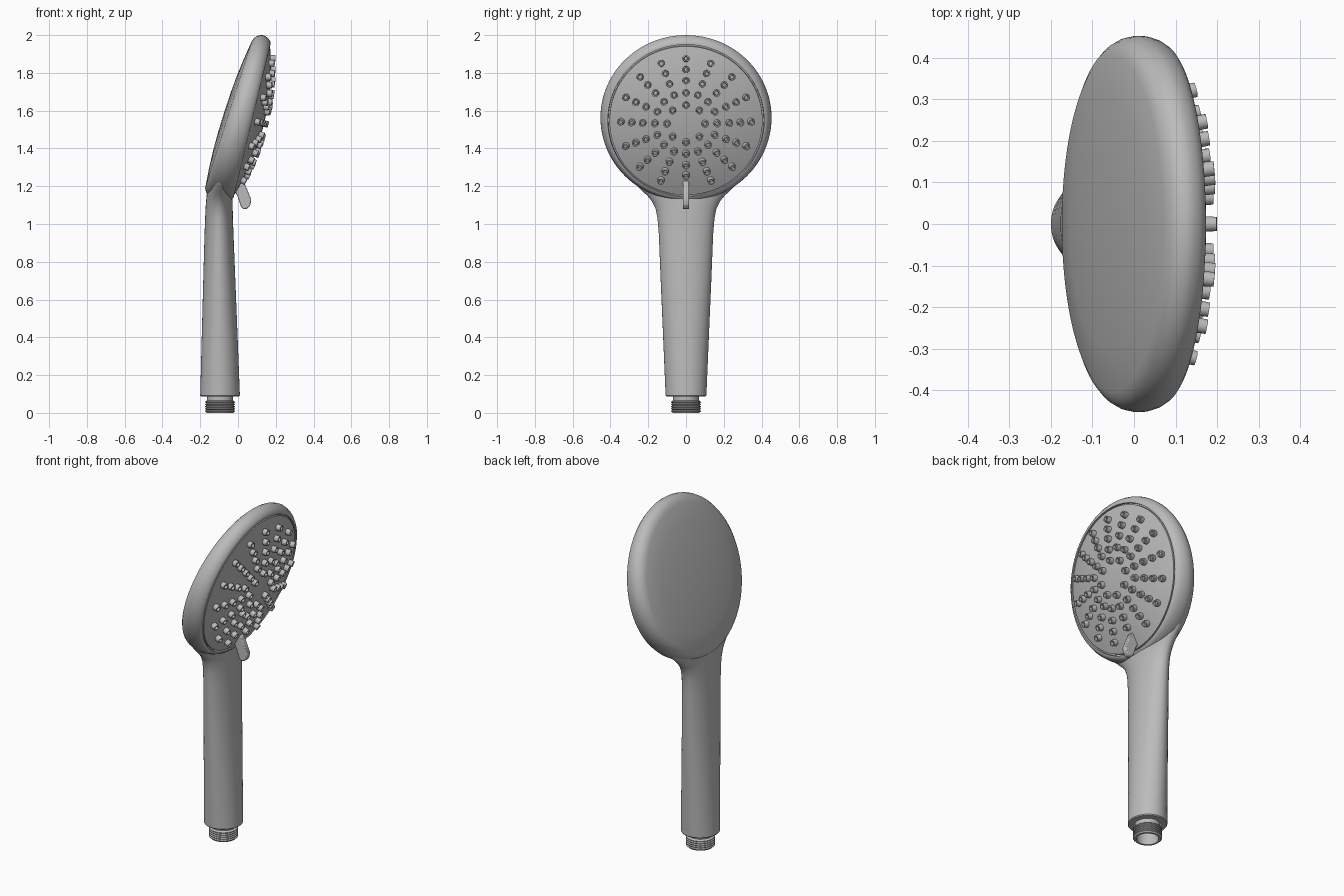
import bpy, bmesh, math
from mathutils import Matrix, Vector

cube = bpy.data.objects.get("Cube")
if cube:
    bpy.data.objects.remove(cube, do_unlink=True)

grey = bpy.data.materials.new("satin_grey")
grey.use_nodes = True
colour = (0.5, 0.5, 0.5, 1)
grey.diffuse_color = colour
grey.node_tree.nodes["Principled BSDF"].inputs["Base Color"].default_value = colour

# Tilted frame of the spray face: local x = sideways, y = up the face, z = outward
TILT = math.atan2(0.234, 0.972)
UP = Vector((math.sin(TILT), 0, math.cos(TILT)))
OUT = Vector((math.cos(TILT), 0, -math.sin(TILT)))
FACE = Matrix.Translation((0.075, 0, 1.547)) @ Matrix((Vector((0, 1, 0)), UP, OUT)).transposed().to_4x4()


def loft(bm, rings):
    """Skin a list of equally long point rings."""
    rows = [[bm.verts.new(p) for p in ring] for ring in rings]
    for a, b in zip(rows, rows[1:]):
        for i in range(len(a)):
            j = (i + 1) % len(a)
            bm.faces.new((a[i], a[j], b[j], b[i]))


def circle(rx, ry, z, sides, cx=0.0):
    steps = [math.tau * i / sides for i in range(sides)]
    return [Vector((cx + rx * math.cos(t), ry * math.sin(t), z)) for t in steps]


def revolve(bm, profile, sides, matrix=Matrix()):
    loft(bm, [[matrix @ p for p in circle(r, r, z, sides)] for r, z in profile])


def finish(name, bm, angle=35):
    bmesh.ops.remove_doubles(bm, verts=bm.verts, dist=0.00005)
    bmesh.ops.recalc_face_normals(bm, faces=bm.faces)
    mesh = bpy.data.meshes.new(name)
    bm.to_mesh(mesh)
    bm.free()
    mesh.materials.append(grey)
    obj = bpy.data.objects.new(name, mesh)
    bpy.context.collection.objects.link(obj)
    bpy.ops.object.select_all(action='DESELECT')
    obj.select_set(True)
    bpy.context.view_layer.objects.active = obj
    bpy.ops.object.shade_smooth_by_angle(angle=math.radians(angle))
    return obj


# Head shell: rounded rim and shallow back, thinner towards the top
bm = bmesh.new()
shell = [(0.39, -0.014), (0.412, -0.014), (0.414, 0), (0.422, -0.001), (0.433, -0.009),
         (0.445, -0.028), (0.452, -0.052), (0.453, -0.07), (0.448, -0.093), (0.438, -0.11),
         (0.424, -0.122), (0.405, -0.13), (0.3, -0.142), (0.2, -0.15), (0.1, -0.154), (0, -0.155)]
revolve(bm, shell, 96)
for v in bm.verts:
    v.co.z += 0.07 * v.co.y * min(1, max(0, -v.co.z / 0.13))
bm.transform(FACE)
finish("head_shell", bm)

# Handle: tapered grip flaring into the head
bm = bmesh.new()
sections = [  # height, back x, front x, half width
    (0.088, -0.165, -0.025, 0.07), (0.088, -0.196, 0.006, 0.104), (0.093, -0.2, 0.01, 0.108),
    (0.4, -0.192, -0.002, 0.121), (0.7, -0.184, -0.014, 0.134), (0.95, -0.177, -0.024, 0.144),
    (1.03, -0.174, -0.027, 0.151), (1.08, -0.172, -0.028, 0.161), (1.12, -0.169, -0.029, 0.18),
    (1.15, -0.166, -0.03, 0.205), (1.18, -0.163, -0.03, 0.237), (1.21, -0.159, -0.029, 0.268),
    (1.25, -0.15, -0.022, 0.298), (1.3, -0.137, -0.01, 0.32), (1.38, -0.1, 0.0, 0.32)]
loft(bm, [circle((f - b) / 2, w, z, 64, (f + b) / 2) for z, b, f, w in sections])
finish("handle", bm)

# Threaded hose connector, hollow from below
bm = bmesh.new()
thread = [(0.0, 0.085), (0.06, 0.08), (0.06, 0.0), (0.071, 0.0)]
for k in range(5):
    z = 0.004 + 0.012 * k
    thread += [(0.073, z), (0.079, z + 0.004), (0.079, z + 0.007), (0.073, z + 0.011)]
thread += [(0.068, 0.066), (0.068, 0.095)]
revolve(bm, thread, 40, Matrix.Translation((-0.095, 0, 0)))
finish("threaded_connector", bm, 25)


# Spray plate: shallow dome with a narrow gap around it
DOME, PLATE = 0.065, 0.405


def dome(r):
    return DOME * (1 - (r / PLATE) ** 2)


bm = bmesh.new()
radii = [PLATE * (1 - k / 12) for k in range(13)]
revolve(bm, [(PLATE, -0.02)] + [(r, dome(r)) for r in radii], 96, FACE)
finish("spray_plate", bm)

# Nozzles: sixteen spokes, with the innermost ring on every second spoke
bm = bmesh.new()
nozzle = [(0.019, -0.006), (0.0175, 0.026), (0.011, 0.026), (0.009, 0.01), (0, 0.01)]
for spoke in range(16):
    a = math.tau * spoke / 16
    for ring, r in enumerate((0.1, 0.164, 0.228, 0.286, 0.343)):
        if (ring == 0 and spoke % 2) or (ring == 4 and spoke == 12):
            continue
        lean = math.atan(2 * DOME * r / PLATE ** 2)
        place = (FACE @ Matrix.Rotation(a, 4, 'Z') @ Matrix.Translation((r, 0, dome(r)))
                 @ Matrix.Rotation(lean, 4, 'Y'))
        revolve(bm, nozzle, 14, place)
finish("nozzles", bm)

# Spray selector lever
bm = bmesh.new()
outline = [(-0.025, 1.19), (0.0, 1.235), (0.03, 1.225), (0.05, 1.18), (0.07, 1.13),
           (0.066, 1.1), (0.05, 1.082), (0.03, 1.078), (0.016, 1.09), (0.0, 1.14)]
base = bm.faces.new([bm.verts.new((x, -0.016, z)) for x, z in outline])
grown = bmesh.ops.extrude_face_region(bm, geom=[base])
for v in grown["geom"]:
    if isinstance(v, bmesh.types.BMVert):
        v.co.y = 0.016
lever = finish("selector_lever", bm)
bevel = lever.modifiers.new("soft_edges", 'BEVEL')
bevel.width = 0.005
bevel.segments = 2
